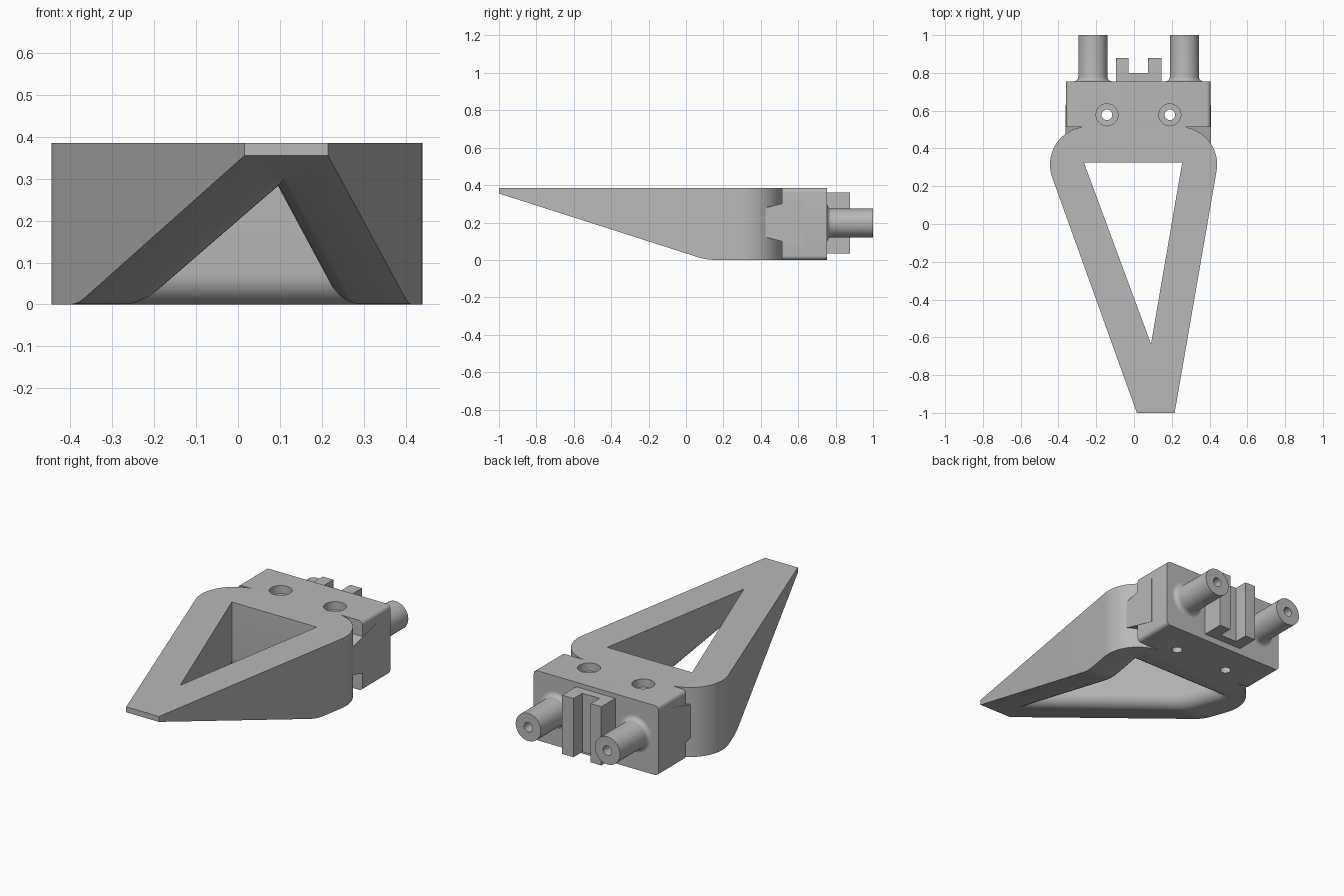
import bpy, bmesh, math
from mathutils import Vector

cube = bpy.data.objects.get("Cube")
if cube:
    bpy.data.objects.remove(cube, do_unlink=True)

grey = bpy.data.materials.new("plain grey")
grey.use_nodes = True
grey.diffuse_color = (0.48, 0.48, 0.48, 1)
grey.node_tree.nodes["Principled BSDF"].inputs["Base Color"].default_value = grey.diffuse_color


def loft(name, rings):
    """Skin a list of closed rings and cap both ends."""
    bm = bmesh.new()
    loops = [[bm.verts.new(p) for p in ring] for ring in rings]
    n = len(loops[0])
    for a, b in zip(loops, loops[1:]):
        for i in range(n):
            j = (i + 1) % n
            bm.faces.new((a[i], a[j], b[j], b[i]))
    bm.faces.new(loops[0])
    bm.faces.new(loops[-1])
    bmesh.ops.recalc_face_normals(bm, faces=bm.faces)
    mesh = bpy.data.meshes.new(name)
    bm.to_mesh(mesh)
    bm.free()
    mesh.materials.append(grey)
    ob = bpy.data.objects.new(name, mesh)
    bpy.context.collection.objects.link(ob)
    return ob


def prism(name, outline, axis, lo, hi):
    """Extrude a 2D outline along the given axis."""
    def place(p, d):
        v = list(p)
        v.insert(axis, d)
        return v
    return loft(name, [[place(p, d) for p in outline] for d in (lo, hi)])


def lathe(name, profile, axis, a, b, sides=40):
    """Revolve (radius, distance) pairs about an axis through (a, b)."""
    rings = []
    for r, d in profile:
        ring = []
        for p in arc(a, b, r, 0, 360, sides)[:-1]:
            v = list(p)
            v.insert(axis, d)
            ring.append(v)
        rings.append(ring)
    return loft(name, rings)


def arc(cx, cy, r, start, end, steps):
    angles = [math.radians(start + (end - start) * i / steps) for i in range(steps + 1)]
    return [(cx + r * math.cos(t), cy + r * math.sin(t)) for t in angles]


def cut(ob, cutters):
    """Subtract the cutters and bake the result."""
    for c in cutters:
        c.hide_render = True
        mod = ob.modifiers.new("cut", 'BOOLEAN')
        mod.operation = 'DIFFERENCE'
        mod.solver = 'EXACT'
        mod.object = c
    bpy.context.view_layer.update()
    deps = bpy.context.evaluated_depsgraph_get()
    mesh = bpy.data.meshes.new_from_object(ob.evaluated_get(deps))
    ob.modifiers.clear()
    ob.data = mesh
    for c in cutters:
        bpy.data.objects.remove(c, do_unlink=True)


TOP = 0.385
SLOPE, BEND, FLAT = 0.32, 0.06, 0.159


def underside(y):
    """Height of the sloping underside, easing into the flat base."""
    if y < BEND:
        return 0.355 - SLOPE * (y + 1)
    return SLOPE * max(FLAT - y, 0) ** 2 / (2 * (FLAT - BEND))


# Tapered frame with two rounded rear corners
outline = [(0.015, -1), (0.215, -1)]
outline += arc(0.24, 0.315, 0.2, -9.8, 90, 20)
outline += arc(-0.245, 0.315, 0.2, 90, 199.8, 20)
frame = prism("tapered_frame", outline, 2, 0, TOP)

# Cutter for the sloping underside
curve = [-1.2] + [BEND + (FLAT - BEND) * i / 10 for i in range(11)]
slope = prism("underside_cutter", [(y, underside(y)) for y in curve] + [(FLAT, -0.3), (-1.2, -0.3)],
              0, -0.8, 0.8)

# Cutter for the triangular opening, flared round at its lower rim
corners = [Vector((0.09, -0.635)), Vector((0.255, 0.325)), Vector((-0.265, 0.325))]
FLARE = 0.075


def opening(offset):
    normals = []
    for i in range(3):
        d = (corners[(i + 1) % 3] - corners[i]).normalized()
        normals.append(Vector((d.y, -d.x)))
    out = []
    for i in range(3):
        a, b = normals[i - 1], normals[i]
        out.append(corners[i] + offset * (a + b) / (1 + a.dot(b)))
    steps = 24
    return [out[i].lerp(out[(i + 1) % 3], k / steps) for i in range(3) for k in range(steps)]


rings = [[(p.x, p.y, 0.6) for p in opening(0)]]
for k in range(9):
    t = math.pi / 2 * k / 8
    h = FLARE * (1 - math.sin(t)) - 0.002
    rings.append([(p.x, p.y, underside(p.y) + h) for p in opening(FLARE * (1 - math.cos(t)))])
rings.append([(p.x, p.y, -0.3) for p in opening(FLARE)])
cut(frame, [slope, loft("opening_cutter", rings)])

# Rear block with rounded long edges
L, R, e = -0.36, 0.405, 0.022
section = (arc(R - e, TOP - e, e, 0, 90, 6) + arc(L + e, TOP - e, e, 90, 180, 6)
           + arc(L + e, e, e, 180, 270, 6) + arc(R - e, e, e, 270, 360, 6))
block = prism("rear_block", section, 1, 0.513, 0.755)

# Counterbored screw holes through the block
bore = [(0.028, -0.1), (0.028, TOP - 0.045), (0.058, TOP - 0.045), (0.058, 0.6)]
cut(block, [lathe("screw_hole_cutter", bore, 2, x, 0.578) for x in (-0.143, 0.19)])

# Wedge ribs joining the block to the frame at each side
wedge = [(0.41, 0.125), (0.63, 0.07), (0.63, 0.33), (0.41, 0.275)]
ribs = [prism("left_rib", wedge, 0, 0.28, R + 0.002),
        prism("right_rib", wedge, 0, L - 0.002, -0.24)]

# Hollow-ended pegs with a filleted collar
peg = [(0.026, 0.88), (0.026, 1.0), (0.077, 1.0)]
peg += [(0.077 + r, 0.755 + d) for r, d in arc(0.024, 0.024, 0.024, 180, 270, 5)]
peg.append((peg[-1][0], 0.745))
pegs = [lathe(name, peg, 1, x, 0.197) for name, x in (("right_peg", -0.218), ("left_peg", 0.267))]

# Forked bracket between the pegs
fork = [(-0.095, 0.745), (0.145, 0.745), (0.145, 0.878), (0.075, 0.878),
        (0.075, 0.8), (-0.03, 0.8), (-0.03, 0.878), (-0.095, 0.878)]
bracket = prism("forked_bracket", fork, 2, 0.035, 0.36)

# Smooth rounded surfaces while keeping hard edges
bpy.ops.object.select_all(action='DESELECT')
for ob in [frame, block, bracket] + ribs + pegs:
    ob.select_set(True)
bpy.context.view_layer.objects.active = frame
bpy.ops.object.shade_smooth_by_angle(angle=math.radians(30))
